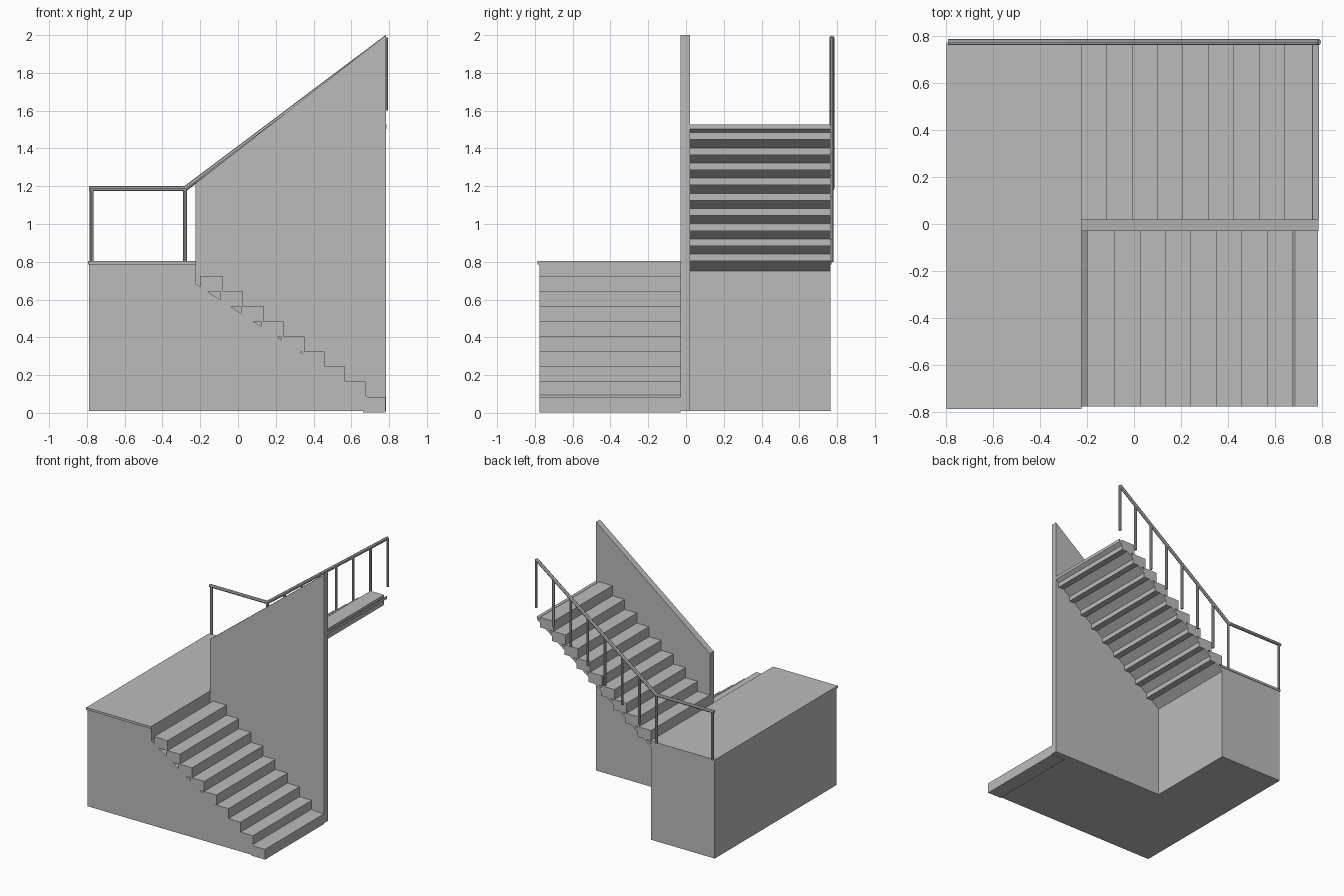
import bpy
import bmesh
from mathutils import Vector

if "Cube" in bpy.data.objects:
    bpy.data.objects.remove(bpy.data.objects["Cube"], do_unlink=True)

GREY = (0.5, 0.5, 0.5, 1)
grey = bpy.data.materials.new("plain_grey")
grey.use_nodes = True
grey.diffuse_color = GREY
grey.node_tree.nodes["Principled BSDF"].inputs["Base Color"].default_value = GREY


def finish(name, bm):
    """Turn a bmesh into a named grey object."""
    bmesh.ops.recalc_face_normals(bm, faces=bm.faces)
    mesh = bpy.data.meshes.new(name)
    bm.to_mesh(mesh)
    bm.free()
    mesh.materials.append(grey)
    obj = bpy.data.objects.new(name, mesh)
    bpy.context.collection.objects.link(obj)
    return obj


def prism(name, profile, y0, y1):
    """Extrude an x-z outline from y0 to y1."""
    bm = bmesh.new()
    face = bm.faces.new([bm.verts.new((x, y0, z)) for x, z in profile])
    ext = bmesh.ops.extrude_face_region(bm, geom=[face])
    moved = [v for v in ext["geom"] if isinstance(v, bmesh.types.BMVert)]
    bmesh.ops.translate(bm, verts=moved, vec=(0, y1 - y0, 0))
    return finish(name, bm)


def box(name, x0, x1, y0, y1, z0, z1):
    return prism(name, [(x0, z0), (x1, z0), (x1, z1), (x0, z1)], y0, y1)


def bar(name, start, end, radius):
    """Eight-sided bar between two points."""
    a, b = Vector(start), Vector(end)
    bm = bmesh.new()
    bmesh.ops.create_cone(bm, cap_ends=True, segments=8, radius1=radius,
                          radius2=radius, depth=(b - a).length)
    turn = (b - a).to_track_quat("Z", "Y").to_matrix().to_4x4()
    bmesh.ops.transform(bm, matrix=turn, verts=bm.verts)
    bmesh.ops.translate(bm, vec=(a + b) / 2, verts=bm.verts)
    return finish(name, bm)


STEPS, DEPTH, RISE, RUN = 9, 0.12, 0.08, 0.1078
FRONT, WALL_F, WALL_B, BACK = -0.775, -0.03, 0.02, 0.765

# Landing block with a thin overhanging cap
box("landing_block", -0.79, -0.225, FRONT, BACK, 0.01, 0.785)
box("landing_cap", -0.795, -0.222, -0.785, 0.77, 0.785, 0.803)

# Dividing wall with a sloped top
prism("dividing_wall", [(-0.225, 0.01), (0.783, 0.01), (0.783, 2.0), (-0.225, 1.215)],
      WALL_F, WALL_B)

# Lower flight: sloped base with box steps
prism("lower_flight_base", [(-0.225, 0.01), (0.78, 0.01), (0.78, 0.025), (-0.225, 0.685)],
      FRONT, WALL_F)
for i in range(STEPS):
    x = 0.782 - RUN * i
    z = 0.003 + RISE * i
    box(f"lower_step_{i + 1}", x - DEPTH, x, FRONT, WALL_F, z, z + RISE + 0.002)

# Upper flight: sloped slab with box steps poking through its underside
prism("upper_flight_slab", [(-0.225, 0.752), (0.785, 1.504), (0.785, 1.528), (-0.225, 0.776)],
      WALL_B, BACK)
for i in range(STEPS):
    x = -0.225 + RUN * i
    z = 0.803 + (RISE + 0.0005) * i
    box(f"upper_step_{i + 1}", x, x + DEPTH, WALL_B, BACK, z, z + RISE + 0.001)

# Handrail along the landing and up the slope
RAIL_Y = 0.772
corner = (-0.28, RAIL_Y, 1.187)
top = (0.785, RAIL_Y, 1.987)
bar("landing_handrail", (-0.79, RAIL_Y, 1.187), corner, 0.013)
bar("sloped_handrail", corner, top, 0.013)

# Rail posts
bar("landing_post", (-0.775, RAIL_Y, 0.8), (-0.775, RAIL_Y, 1.187), 0.01)
SPANS = 7
for i in range(SPANS + 1):
    p = Vector(corner).lerp(Vector(top), i / SPANS)
    bar(f"rail_post_{i + 1}", p - Vector((0, 0, 0.387)), p, 0.01)
